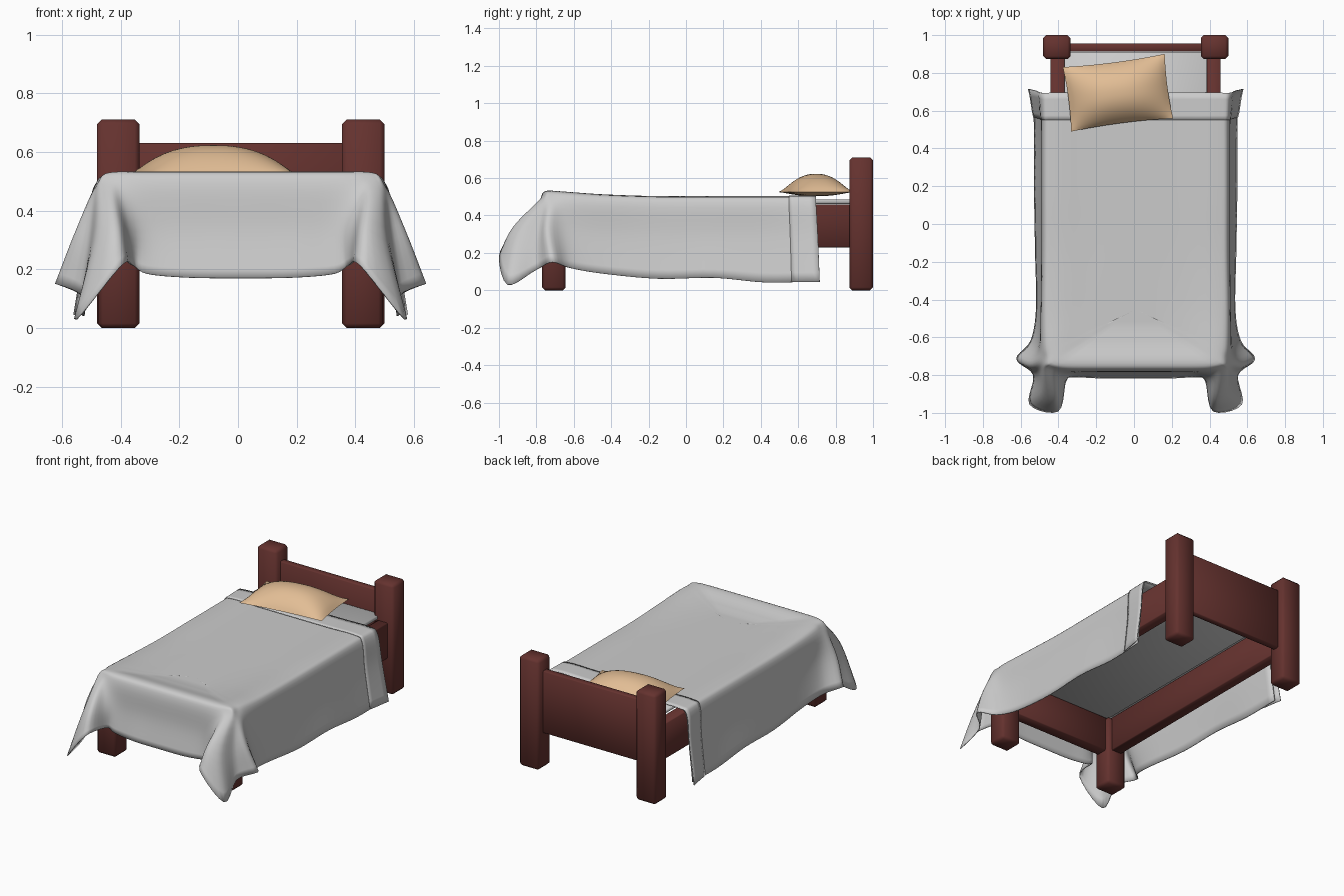
import bpy, bmesh, math
from mathutils import Vector, Matrix

if "Cube" in bpy.data.objects:
    bpy.data.objects.remove(bpy.data.objects["Cube"])

CX = 0.009  # bed frame centre line
SPINE_Y = -0.45  # foot end of the blanket centre line


def material(name, rgb):
    m = bpy.data.materials.new(name)
    m.diffuse_color = (*rgb, 1)
    m.use_nodes = True
    m.node_tree.nodes["Principled BSDF"].inputs["Base Color"].default_value = m.diffuse_color
    return m


WOOD = material("red_wood", (0.13, 0.032, 0.028))
TAN = material("tan_cloth", (0.76, 0.51, 0.3))


def finish(name, bm, mat=None, angle=50):
    bmesh.ops.remove_doubles(bm, verts=bm.verts, dist=1e-4)
    bmesh.ops.recalc_face_normals(bm, faces=bm.faces)
    me = bpy.data.meshes.new(name)
    bm.to_mesh(me)
    bm.free()
    ob = bpy.data.objects.new(name, me)
    bpy.context.collection.objects.link(ob)
    if mat:
        me.materials.append(mat)
    bpy.ops.object.select_all(action='DESELECT')
    ob.select_set(True)
    bpy.context.view_layer.objects.active = ob
    bpy.ops.object.shade_smooth_by_angle(angle=math.radians(angle))
    return ob


def box(name, x, y, z, mat=WOOD, bevel=0.005):
    lo, hi = Vector((x[0], y[0], z[0])), Vector((x[1], y[1], z[1]))
    bm = bmesh.new()
    bmesh.ops.create_cube(bm, size=1, matrix=Matrix.Translation((lo + hi) / 2)
                          @ Matrix.Diagonal((*(hi - lo), 1)))
    bmesh.ops.bevel(bm, geom=bm.edges[:], offset=bevel, segments=1, affect='EDGES')
    return finish(name, bm, mat)


def smooth_path(pts, n):
    """Catmull-Rom curve through the points."""
    p = [2 * pts[0] - pts[1]] + pts + [2 * pts[-1] - pts[-2]]
    out = []
    for i in range(1, len(p) - 2):
        a, b, c, d = p[i - 1:i + 3]
        for k in range(n):
            t = k / n
            out.append(0.5 * (2 * b + (c - a) * t + (2 * a - 5 * b + 4 * c - d) * t * t
                              + (3 * b - a - 3 * c + d) * t ** 3))
    return out + [pts[-1].copy()]


def skin(rows):
    """Surface of quads over a list of equal-length rows."""
    bm = bmesh.new()
    vs = [[bm.verts.new(p) for p in r] for r in rows]
    for a, b in zip(vs, vs[1:]):
        for i in range(len(a) - 1):
            bm.faces.new((a[i], a[i + 1], b[i + 1], b[i]))
    return bm


def thicken(ob, t):
    m = ob.modifiers.new("thickness", 'SOLIDIFY')
    m.thickness = t
    m.offset = 0


# Frame: posts and side rails on both sides
for s, side in ((-1, "left"), (1, "right")):
    def xs(a, b):
        return sorted((CX + s * a, CX + s * b))
    box(side + "_head_post", xs(0.345, 0.49), (0.873, 1.0), (0, 0.71), bevel=0.016)
    box(side + "_foot_post", xs(0.345, 0.486), (-0.77, -0.643), (0, 0.46), bevel=0.016)
    box(side + "_rail", xs(0.375, 0.45), (-0.68, 0.90), (0.23, 0.46))
box("headboard", (CX - 0.37, CX + 0.37), (0.912, 0.955), (0.23, 0.63))
box("foot_rail", (CX - 0.37, CX + 0.37), (-0.745, -0.67), (0.23, 0.46))

# Mattress
box("mattress", (CX - 0.378, CX + 0.378), (-0.69, 0.911), (0.462, 0.486), None, 0.006)

# Blanket half outline from foot centre to head: top edge xy, middle xyz, hem xyz
HALF = [
    (0.00, -0.775, 0.00, -0.785, 0.33, 0.00, -0.815, 0.17),
    (0.18, -0.775, 0.18, -0.785, 0.33, 0.18, -0.815, 0.172),
    (0.33, -0.775, 0.32, -0.79, 0.33, 0.32, -0.81, 0.185),
    (0.40, -0.775, 0.38, -0.83, 0.33, 0.37, -0.83, 0.215),
    (0.44, -0.775, 0.42, -0.92, 0.34, 0.41, -0.99, 0.21),
    (0.47, -0.765, 0.49, -0.90, 0.30, 0.56, -0.955, 0.03),
    (0.485, -0.75, 0.515, -0.79, 0.30, 0.54, -0.80, 0.11),
    (0.49, -0.71, 0.56, -0.74, 0.33, 0.63, -0.715, 0.15),
    (0.495, -0.64, 0.515, -0.64, 0.32, 0.555, -0.62, 0.12),
    (0.495, -0.45, 0.50, -0.45, 0.30, 0.525, -0.45, 0.09),
    (0.49, -0.15, 0.50, -0.15, 0.29, 0.53, -0.15, 0.062),
    (0.49, 0.15, 0.50, 0.15, 0.29, 0.535, 0.15, 0.067),
    (0.49, 0.43, 0.50, 0.43, 0.29, 0.535, 0.43, 0.042),
    (0.49, 0.685, 0.51, 0.685, 0.29, 0.54, 0.69, 0.048),
]


def blanket_row(h, s):
    lip = 0.03 * max(0, (-h[1] - 0.3) / 0.45)
    spine = Vector((0, -0.36 if h[1] == -0.45 else max(h[1], SPINE_Y), 0.496))
    edge = Vector((h[0], h[1], 0.468 + lip * 0.6))
    near = edge.lerp(spine, 0.12)
    near.z = 0.499 + lip
    half = edge.lerp(spine, 0.5)
    half.z = 0.496 + lip * 0.3
    pts = [spine, half, near, edge, Vector(h[2:5]), Vector(h[5:8])]
    return [Vector((CX + s * p.x, p.y, p.z)) for p in pts]


rows = [blanket_row(h, -1) for h in reversed(HALF)] + [blanket_row(h, 1) for h in HALF[1:]]
fine = [smooth_path(r, 5) for r in rows]
cols = [smooth_path(list(c), 5) for c in zip(*fine)]
for p in cols[0]:
    p.y = max(p.y, SPINE_Y)
for c in cols[:4]:  # keep the middle of the bed flat
    for p in c:
        p.z = 0.496
thicken(finish("blanket", skin(cols), None, 70), 0.006)


# Turned-back band of the blanket at the head end
def band(y, out, dy):
    half = [(0, y, 0.502), (0.25, y, 0.502), (0.44, y, 0.503), (0.493 + out * 0.3, y, 0.473),
            (0.508 + out * 0.7, y + dy * 0.5, 0.29), (0.54 + out, y + dy, 0.045)]
    full = [(-x, a, b) for x, a, b in reversed(half)] + half[1:]
    return smooth_path([Vector((CX + x, a, b)) for x, a, b in full], 5)


thicken(finish("blanket_fold", skin([band(0.55, 0.0, 0.015), band(0.575, 0.006, 0.015),
                                     band(0.66, 0.02, 0.02), band(0.695, 0.028, 0.02)]),
               None, 70), 0.005)

# Pillow: two puffed sheets with slightly pinched sides and flat corners
N = 28
bm = bmesh.new()
turn = Matrix.Translation((-0.085, 0.695, 0.525)) @ Matrix.Rotation(math.radians(7.4), 4, 'Z')
for top in (0.098, -0.022):
    grid = []
    for j in range(N + 1):
        v = -1 + 2 * j / N
        row = []
        for i in range(N + 1):
            u = -1 + 2 * i / N
            puff = max(0, (1 - abs(u) ** 2.4) * (1 - abs(v) ** 2.2)) ** 0.85
            x = 0.272 * u * (1 - 0.03 * (1 - v * v))
            y = 0.172 * v * (1 - 0.06 * (1 - u * u))
            row.append(bm.verts.new(turn @ Vector((x, y, top * puff))))
        grid.append(row)
    for a, b in zip(grid, grid[1:]):
        for i in range(N):
            bm.faces.new((a[i], a[i + 1], b[i + 1], b[i]))
finish("pillow", bm, TAN, 60)
